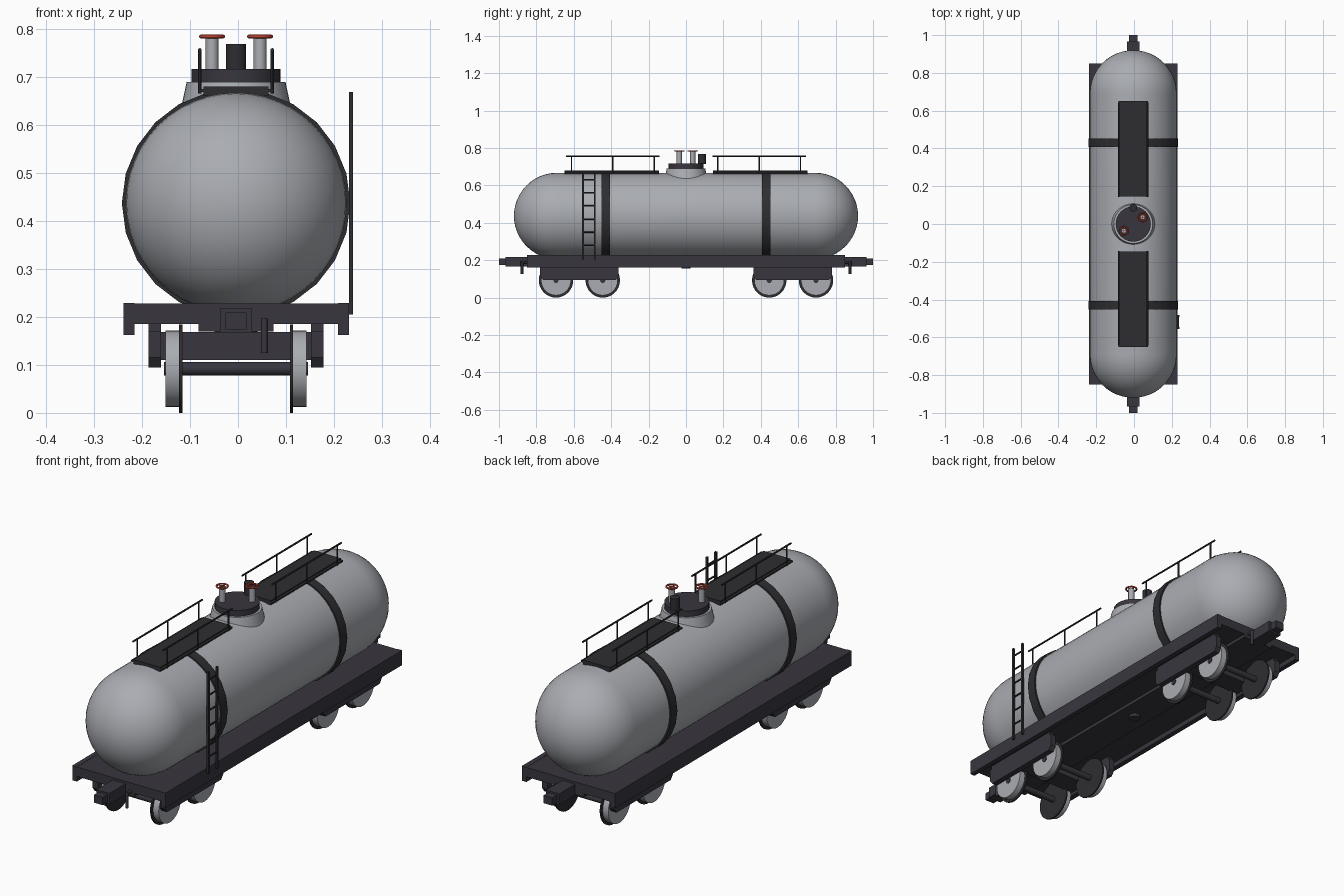
import bpy, bmesh, math
from mathutils import Matrix, Vector

if "Cube" in bpy.data.objects:
    bpy.data.objects.remove(bpy.data.objects["Cube"])

CX = -0.004          # body centre line (ladder sits outside on the right)
TZ, TR = 0.437, 0.23  # tank axis height and radius


def mat(name, rgb):
    m = bpy.data.materials.new(name)
    m.diffuse_color = (*rgb, 1)
    m.use_nodes = True
    m.node_tree.nodes["Principled BSDF"].inputs["Base Color"].default_value = m.diffuse_color
    return m


GREY = mat("tank_grey", (0.40, 0.415, 0.445))
DARK = mat("frame_dark", (0.040, 0.037, 0.048))
BLACK = mat("fitting_black", (0.027, 0.027, 0.031))
RED = mat("valve_red", (0.50, 0.05, 0.03))


def finish(name, bm, material, smooth=True):
    bmesh.ops.recalc_face_normals(bm, faces=bm.faces)
    me = bpy.data.meshes.new(name)
    bm.to_mesh(me)
    bm.free()
    me.materials.append(material)
    ob = bpy.data.objects.new(name, me)
    bpy.context.collection.objects.link(ob)
    if smooth:
        bpy.context.view_layer.objects.active = ob
        ob.select_set(True)
        bpy.ops.object.shade_smooth_by_angle(angle=math.radians(35))
        ob.select_set(False)
    return ob


def add_box(bm, x, y, z):
    """Box from (min, max) ranges, x relative to the centre line."""
    c = Vector((CX + sum(x) / 2, sum(y) / 2, sum(z) / 2))
    s = (x[1] - x[0], y[1] - y[0], z[1] - z[0], 1)
    bmesh.ops.create_cube(bm, size=1, matrix=Matrix.Translation(c) @ Matrix.Diagonal(s))


def add_rod(bm, a, b, r, r2=None, seg=12):
    """Cylinder or cone between two points, x relative to the centre line."""
    a, b = Vector(a), Vector(b)
    d = b - a
    m = Matrix.Translation((a + b) / 2 + Vector((CX, 0, 0))) @ d.to_track_quat('Z', 'Y').to_matrix().to_4x4()
    bmesh.ops.create_cone(bm, cap_ends=True, segments=seg, radius1=r,
                          radius2=r if r2 is None else r2, depth=d.length, matrix=m)


def box(name, x, y, z, material):
    bm = bmesh.new()
    add_box(bm, x, y, z)
    return finish(name, bm, material, False)


def rod(name, a, b, r, material, r2=None, seg=32):
    bm = bmesh.new()
    add_rod(bm, a, b, r, r2, seg)
    return finish(name, bm, material)


# Tank: half-profile spun round the y axis
bm = bmesh.new()
N = 12
front = [(TR * math.sin(i * math.pi / 2 / N), -0.69 - TR * math.cos(i * math.pi / 2 / N)) for i in range(N + 1)]
profile = front + [(r, -y) for r, y in reversed(front)]
vs = [bm.verts.new((CX + r, y, TZ)) for r, y in profile]
es = [bm.edges.new(p) for p in zip(vs, vs[1:])]
bmesh.ops.spin(bm, geom=vs + es, cent=(CX, 0, TZ), axis=(0, 1, 0), angle=2 * math.pi, steps=48)
bmesh.ops.remove_doubles(bm, verts=bm.verts, dist=1e-5)
finish("tank", bm, GREY)

# Straps round the tank
for side, s in (("front", -1), ("rear", 1)):
    rod(side + "_tank_band", (0, s * 0.43 - 0.0225, TZ), (0, s * 0.43 + 0.0225, TZ), 0.238, BLACK, seg=24)

# Underframe
box("deck", (-0.234, 0.234), (-0.85, 0.85), (0.185, 0.228), DARK)
box("centre_sill", (-0.078, 0.078), (-0.85, 0.85), (0.17, 0.19), DARK)
for side, s in (("left", -1), ("right", 1)):
    box(side + "_side_sill", sorted((s * 0.212, s * 0.235)), (-0.851, 0.851), (0.162, 0.229), DARK)
rod("bottom_outlet", (0, 0, 0.156), (0, 0, 0.19), 0.025, DARK)

for end, e in (("front", -1), ("rear", 1)):
    # Coupler and brake hose
    bm = bmesh.new()
    add_box(bm, (-0.033, 0.033), sorted((e * 0.84, e * 0.965)), (0.167, 0.217))
    add_box(bm, (-0.022, 0.022), sorted((e * 0.96, e * 1.0)), (0.174, 0.209))
    finish(end + "_coupler", bm, DARK, False)
    bm = bmesh.new()
    add_rod(bm, (0.059, e * 0.84, 0.19), (0.059, e * 0.88, 0.19), 0.007)
    add_rod(bm, (0.059, e * 0.877, 0.197), (0.059, e * 0.877, 0.125), 0.007)
    finish(end + "_brake_hose", bm, DARK)

    # Bogie: bolster, side frames, wheelsets
    yc = e * 0.57
    box(end + "_bolster", (-0.16, 0.16), (yc - 0.05, yc + 0.05), (0.11, 0.168), DARK)
    rod(end + "_pivot", (0, yc, 0.16), (0, yc, 0.186), 0.045, DARK)
    bm = bmesh.new()
    for s in (-1, 1):
        outline = ((-0.21, 0.17), (0.21, 0.17), (0.21, 0.115), (0.195, 0.095), (-0.195, 0.095), (-0.21, 0.115))
        f = bm.faces.new([bm.verts.new((CX + s * 0.156, yc + y, z)) for y, z in outline])
        g = bmesh.ops.extrude_face_region(bm, geom=[f])["geom"]
        bmesh.ops.translate(bm, vec=(s * 0.026, 0, 0), verts=[v for v in g if isinstance(v, bmesh.types.BMVert)])
        # hangers joining the side frames to the deck
        add_box(bm, sorted((s * 0.156, s * 0.182)), (yc - 0.2, yc + 0.2), (0.165, 0.187))
    finish(end + "_bogie_side_frames", bm, DARK, False)
    for k, dy in enumerate((-0.125, 0.125)):
        y, tag = yc + dy, f"{end}_{k + 1}"
        rod("axle_" + tag, (-0.15, y, 0.092), (0.15, y, 0.092), 0.014, DARK, seg=16)
        wheels, flanges = bmesh.new(), bmesh.new()
        for s in (-1, 1):
            add_rod(wheels, (s * 0.117, y, 0.092), (s * 0.147, y, 0.092), 0.08, seg=32)
            add_rod(flanges, (s * 0.112, y, 0.092), (s * 0.119, y, 0.092), 0.092, seg=32)
        finish("wheels_" + tag, wheels, GREY)
        finish("wheel_flanges_" + tag, flanges, BLACK)

    # Roof walkway with handrails
    box(end + "_walkway", (-0.068, 0.068), sorted((e * 0.145, e * 0.65)), (0.66, 0.68), BLACK)
    bm = bmesh.new()
    for s in (-1, 1):
        x = s * 0.0755
        add_rod(bm, (x, e * 0.143, 0.756), (x, e * 0.642, 0.756), 0.004, seg=8)
        add_box(bm, sorted((s * 0.068, s * 0.079)), sorted((e * 0.145, e * 0.65)), (0.668, 0.675))
        for y in (0.17, 0.392, 0.612):
            add_rod(bm, (x, e * y, 0.665), (x, e * y, 0.757), 0.0035, seg=8)
    finish(end + "_handrails", bm, BLACK)

# Dome with lid and vent
rod("dome_collar", (0, 0, 0.62), (0, 0, 0.689), 0.118, GREY, r2=0.103, seg=40)
rod("dome_lid", (0, 0, 0.68), (0, 0, 0.716), 0.093, DARK, seg=32)
rod("dome_vent", (0, 0.086, 0.714), (0, 0.086, 0.769), 0.021, BLACK, seg=20)

# Valves with red handwheels
for side, s in (("left", -1), ("right", 1)):
    x, y = s * 0.05, s * 0.036
    rod(side + "_valve_stem", (x, y, 0.71), (x, y, 0.782), 0.0135, GREY, seg=16)
    bpy.ops.mesh.primitive_torus_add(location=(CX + x, y, 0.784), major_radius=0.0235, minor_radius=0.0038,
                                     major_segments=24, minor_segments=8)
    ring = bpy.context.object
    ring.name = side + "_handwheel"
    ring.data.materials.append(RED)
    bpy.ops.object.shade_smooth()
    ring.select_set(False)
    bm = bmesh.new()
    add_rod(bm, (x - 0.023, y, 0.784), (x + 0.023, y, 0.784), 0.0025, seg=6)
    add_rod(bm, (x, y - 0.023, 0.784), (x, y + 0.023, 0.784), 0.0025, seg=6)
    finish(side + "_handwheel_spokes", bm, RED)

# Side ladder
bm = bmesh.new()
for y in (-0.55, -0.488):
    add_box(bm, (0.235, 0.244), (y - 0.005, y + 0.005), (0.205, 0.668))
for i in range(6):
    z = 0.28 + i * 0.07
    add_rod(bm, (0.2395, -0.55, z), (0.2395, -0.488, z), 0.004, seg=8)
finish("side_ladder", bm, BLACK)
